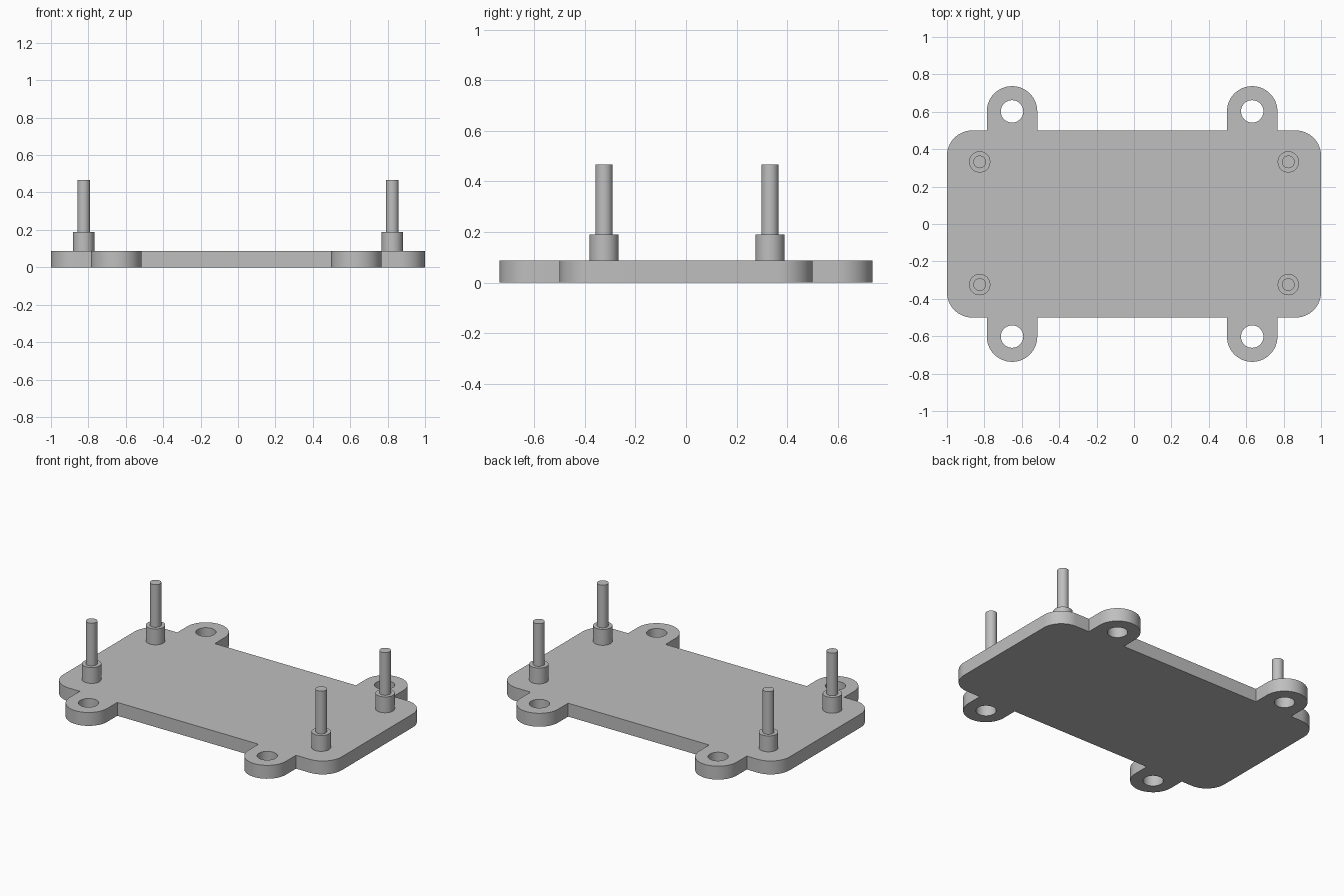
import bpy
from math import cos, sin, radians

cube = bpy.data.objects.get("Cube")
if cube:
    bpy.data.objects.remove(cube)

grey = bpy.data.materials.new("plain_grey")
grey.use_nodes = True
colour = (0.52, 0.52, 0.52, 1)
grey.diffuse_color = colour
grey.node_tree.nodes["Principled BSDF"].inputs["Base Color"].default_value = colour

THICK = 0.087                  # plate thickness
HALF_X, HALF_Y = 1.0, 0.5      # plate half size
CORNER = 0.135
EAR_R, EAR_Y, HOLE_R = 0.135, 0.602, 0.06
EAR_LEFT, EAR_RIGHT = 0.632, -0.652


def arc(x, y, r, start, end, steps):
    """Points along an arc, angles in degrees."""
    angles = [radians(start + (end - start) * i / steps) for i in range(steps + 1)]
    return [(x + r * cos(a), y + r * sin(a)) for a in angles]


def ear(x, side):
    """Outline of one mounting ear on the back (+1) or front (-1) edge."""
    start = 0 if side > 0 else 180
    return ([(x + side * EAR_R, side * HALF_Y)]
            + arc(x, side * EAR_Y, EAR_R, start, start + 180, 28)
            + [(x - side * EAR_R, side * HALF_Y)])


def corner(sx, sy, start):
    return arc(sx * (HALF_X - CORNER), sy * (HALF_Y - CORNER), CORNER, start, start + 90, 16)


def add_loop(curve, points):
    spline = curve.splines.new("POLY")
    spline.points.add(len(points) - 1)
    for p, (x, y) in zip(spline.points, points):
        p.co = (x, y, 0, 1)
    spline.use_cyclic_u = True


def finish(obj, name):
    obj.name = name
    obj.data.materials.clear()
    obj.data.materials.append(grey)
    bpy.ops.object.select_all(action="DESELECT")
    obj.select_set(True)
    bpy.context.view_layer.objects.active = obj
    bpy.ops.object.shade_smooth_by_angle(angle=radians(30))


# Base plate: rounded rectangle with four pierced ears
curve = bpy.data.curves.new("base_plate", "CURVE")
curve.dimensions = "2D"
curve.fill_mode = "BOTH"
curve.extrude = THICK / 2
add_loop(curve, corner(1, 1, 0) + ear(EAR_LEFT, 1) + ear(EAR_RIGHT, 1)
         + corner(-1, 1, 90) + corner(-1, -1, 180)
         + ear(EAR_RIGHT, -1) + ear(EAR_LEFT, -1) + corner(1, -1, 270))
for x in (EAR_LEFT, EAR_RIGHT):
    for side in (1, -1):
        add_loop(curve, arc(x, side * EAR_Y, HOLE_R, 0, 360, 40)[:-1])
plate = bpy.data.objects.new("base_plate", curve)
bpy.context.collection.objects.link(plate)
plate.location.z = THICK / 2
bpy.ops.object.select_all(action="DESELECT")
plate.select_set(True)
bpy.context.view_layer.objects.active = plate
bpy.ops.object.convert(target="MESH")
plate = bpy.context.object
# Weld the caps to the walls
weld = plate.modifiers.new("weld", "WELD")
weld.merge_threshold = 0.0005
bpy.ops.object.modifier_apply(modifier=weld.name)
finish(plate, "base_plate")


def post(name, x, y, radius, bottom, top):
    bpy.ops.mesh.primitive_cylinder_add(vertices=40, radius=radius, depth=top - bottom,
                                        location=(x, y, (bottom + top) / 2))
    finish(bpy.context.object, name)


# Spacer collars with locating pins
for x, side in ((0.825, "left"), (-0.825, "right")):
    for y, end in ((0.332, "back"), (-0.324, "front")):
        post(f"collar_{end}_{side}", x, y, 0.057, THICK, 0.19)
        post(f"pin_{end}_{side}", x, y, 0.034, 0.19, 0.467)
